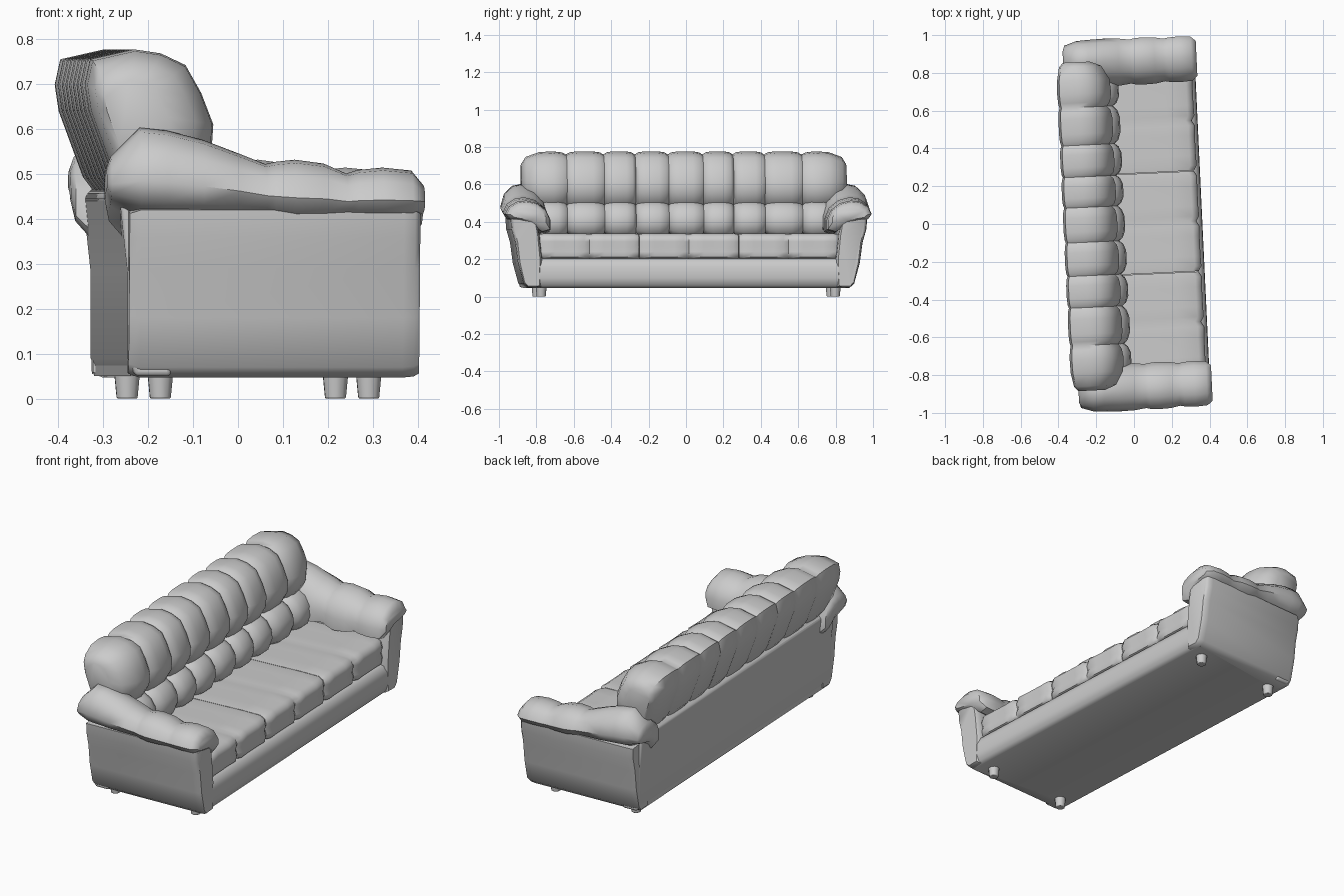
import bpy, bmesh, math
from mathutils import Matrix, Vector

if "Cube" in bpy.data.objects:
    bpy.data.objects.remove(bpy.data.objects["Cube"], do_unlink=True)

TURN = Matrix.Rotation(0.047, 4, 'Z')   # the whole sofa stands slightly turned

fabric = bpy.data.materials.new("light grey")
fabric.use_nodes = True
GREY = (0.6, 0.6, 0.6, 1)
fabric.diffuse_color = GREY
fabric.node_tree.nodes["Principled BSDF"].inputs["Base Color"].default_value = GREY


def finish(name, bm, bevel=0.0, angle=50):
    """Turn a bmesh into a shaded object."""
    bmesh.ops.recalc_face_normals(bm, faces=bm.faces)
    bm.transform(TURN)
    mesh = bpy.data.meshes.new(name)
    bm.to_mesh(mesh)
    bm.free()
    mesh.materials.append(fabric)
    ob = bpy.data.objects.new(name, mesh)
    bpy.context.collection.objects.link(ob)
    if bevel:
        mod = ob.modifiers.new("soft edges", 'BEVEL')
        mod.width, mod.segments, mod.limit_method = bevel, 3, 'ANGLE'
        mod.angle_limit = math.radians(40)
    bpy.ops.object.select_all(action='DESELECT')
    ob.select_set(True)
    bpy.context.view_layer.objects.active = ob
    bpy.ops.object.shade_smooth_by_angle(angle=math.radians(angle))
    return ob


def loft(name, rings, bevel=0.0, angle=50):
    """Skin a series of closed rings and cap both ends."""
    bm = bmesh.new()
    loops = [[bm.verts.new(p) for p in ring] for ring in rings]
    n = len(loops[0])
    for a, b in zip(loops, loops[1:]):
        for i in range(n):
            bm.faces.new((a[i], a[(i + 1) % n], b[(i + 1) % n], b[i]))
    bm.faces.new(loops[0])
    bm.faces.new(loops[-1])
    return finish(name, bm, bevel, angle)


def lobed(name, profile, pivot, seams, pinch, round_start=False, round_end=False):
    """Puffy cushion along y: an x-z profile pinched at every seam."""
    stations = []
    last = len(seams) - 2
    for k, (y0, y1) in enumerate(zip(seams, seams[1:])):
        soft = [(0, pinch), (0.1, (1 + pinch) / 2 + 0.02), (0.3, 1.0)]
        dome = [(0, 0.5), (0.1, 0.78), (0.4, 0.97)]
        first = dome if round_start and k == 0 else soft
        second = dome if round_end and k == last else soft
        lobe = first + [(1 - t, s) for t, s in reversed(second)]
        if k:
            lobe = lobe[1:]
        stations += [(y0 + (y1 - y0) * t, s) for t, s in lobe]
    px, pz = pivot
    rings = [[(px + (x - px) * s, y, pz + (z - pz) * s) for x, z in profile]
             for y, s in stations]
    return loft(name, rings)


# base with rounded front rail
rail = [(-0.28, 0.05), (0.33, 0.047), (0.352, 0.06), (0.362, 0.10),
        (0.36, 0.16), (0.345, 0.195), (0.32, 0.205), (-0.28, 0.205)]
loft("base", [[(x, y, z) for x, z in rail] for y in (-0.86, 0.86)])

# back panel leaning outwards at the top
panel = [(-0.27, 0.05), (-0.287, 0.09), (-0.287, 0.28), (-0.30, 0.40),
         (-0.305, 0.45), (-0.28, 0.475), (-0.19, 0.47), (-0.19, 0.05)]
loft("back_panel", [[(x, y, z) for x, z in panel] for y in (-0.88, 0.88)], 0.01)

# flared arm panels and draped arm pads
arm = [(0.79, 0.05), (0.86, 0.047), (0.885, 0.07), (0.915, 0.18), (0.93, 0.29),
       (0.95, 0.36), (0.955, 0.42), (0.82, 0.43), (0.80, 0.33), (0.785, 0.20)]
pad = [(0.92, 0.40), (0.965, 0.415), (0.985, 0.445), (0.965, 0.49), (0.92, 0.518),
       (0.87, 0.525), (0.81, 0.51), (0.76, 0.47), (0.735, 0.41), (0.735, 0.35),
       (0.78, 0.335), (0.84, 0.38)]
# pad stations: x, width scale, height scale, lift
pad_path = [(-0.335, 0.55, 0.35, 0.055), (-0.325, 0.8, 0.75, 0.04), (-0.26, 0.97, 1.48, 0.025),
            (-0.20, 1.0, 1.45, 0.022), (-0.12, 1.02, 1.3, 0.018), (-0.04, 1.0, 1.05, 0.015),
            (0.02, 0.93, 0.88, 0.01), (0.04, 0.97, 0.96, 0.006), (0.085, 1.0, 1.06, 0.0),
            (0.15, 0.98, 0.98, 0.0), (0.20, 0.9, 0.78, 0.0), (0.225, 0.94, 0.85, 0.0),
            (0.28, 0.97, 0.9, 0.0), (0.345, 0.93, 0.84, 0.0), (0.372, 0.75, 0.45, 0.01)]
for side, word in ((1, "left"), (-1, "right")):
    arm_rings = []
    for x, inset in ((-0.285, 0.03), (-0.26, 0.0), (0.325, 0.0), (0.35, 0.008), (0.362, 0.03)):
        arm_rings.append([(x, side * (0.86 + (u - 0.86) * (1 - inset * 6)),
                           0.24 + (z - 0.24) * (1 - inset * 1.5)) for u, z in arm])
    loft(word + "_arm_panel", arm_rings)
    loft(word + "_arm_pad",
         [[(x, side * (0.86 + (u - 0.86) * w), 0.415 + lift + (z - 0.415) * h)
           for u, z in pad] for x, w, h, lift in pad_path])

# seat cushions, each with a soft groove down the middle
seat = [(-0.2, 0.2), (0.315, 0.2), (0.338, 0.212), (0.344, 0.24), (0.336, 0.267),
        (0.344, 0.295), (0.336, 0.322), (0.31, 0.337), (0.20, 0.338), (0.08, 0.335), (-0.2, 0.33)]
for i in (-1, 0, 1):
    mid = i * 0.533
    lobed(f"seat_cushion_{i + 2}", seat, (-0.1, 0.25), (mid - 0.265, mid, mid + 0.265), 0.97)

# back rest: three upper pillows over three lumbar rolls
pillow = [(-0.265, 0.43), (-0.31, 0.49), (-0.365, 0.64), (-0.374, 0.70), (-0.362, 0.755),
          (-0.265, 0.777), (-0.205, 0.768), (-0.15, 0.742), (-0.115, 0.68),
          (-0.088, 0.61), (-0.092, 0.55), (-0.13, 0.48)]
lumbar = [(-0.25, 0.32), (-0.10, 0.32), (-0.065, 0.345), (-0.048, 0.39),
          (-0.055, 0.44), (-0.085, 0.485), (-0.13, 0.51), (-0.25, 0.51)]
groups = (("right", (-0.87, -0.63, -0.43, -0.262)),
          ("middle", (-0.262, -0.085, 0.1, 0.262)),
          ("left", (0.262, 0.43, 0.63, 0.87)))
for word, seams in groups:
    lobed(word + "_back_pillow", pillow, (-0.30, 0.64), seams, 0.88,
          word == "right", word == "left")
    inner = [max(-0.79, min(0.79, y)) for y in seams]
    lobed(word + "_lumbar_roll", lumbar, (-0.2, 0.42), inner, 0.78)

# tapered feet
for x, where in ((-0.21, "back"), (0.254, "front")):
    for y, word in ((-0.787, "right"), (0.787, "left")):
        bm = bmesh.new()
        bmesh.ops.create_cone(bm, cap_ends=True, segments=10, radius1=0.024, radius2=0.03,
                              depth=0.06, matrix=Matrix.Translation(Vector((x, y, 0.03))))
        finish(f"{where}_{word}_foot", bm, 0.004)
